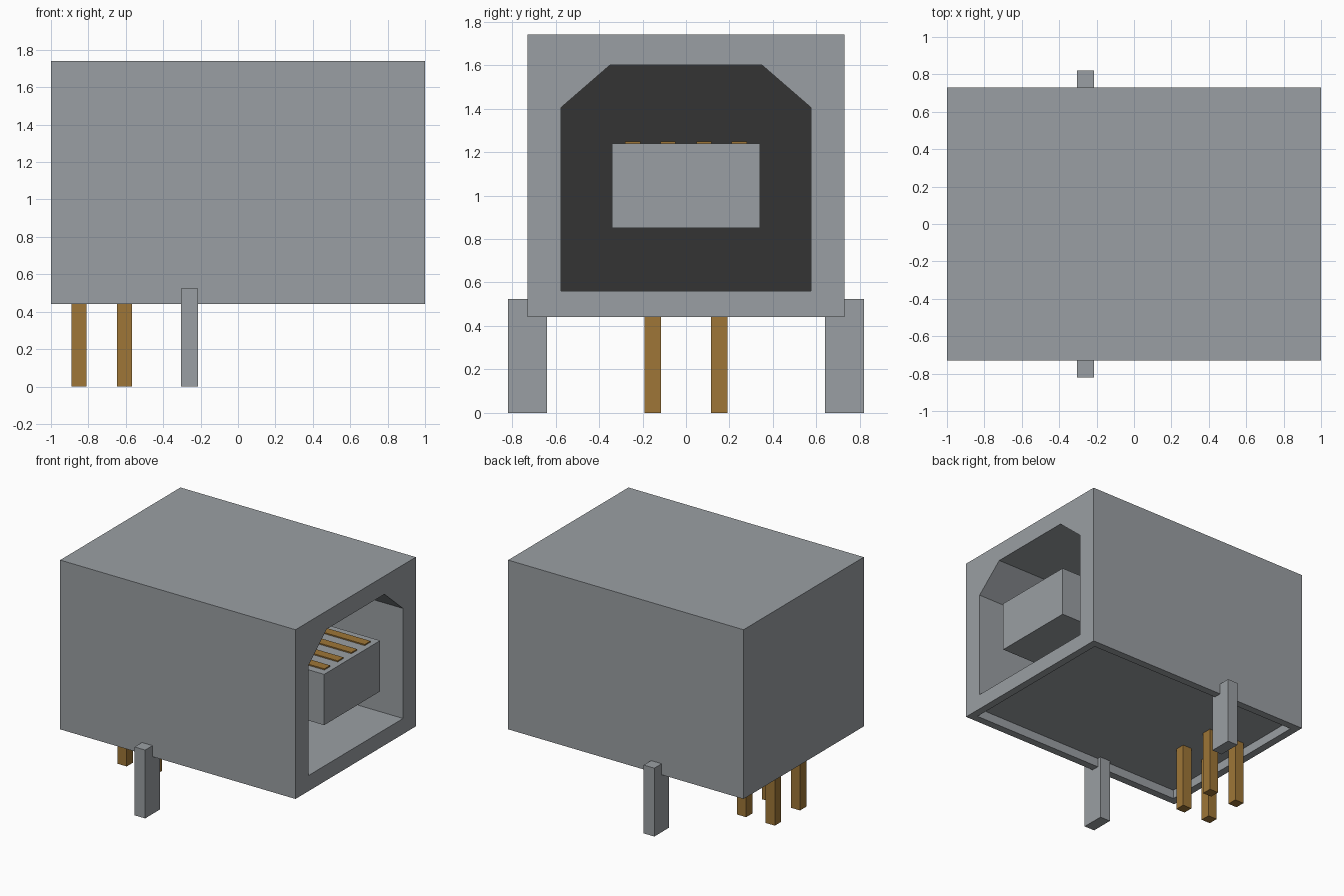
import bpy
import bmesh

cube = bpy.data.objects.get("Cube")
if cube:
    bpy.data.objects.remove(cube, do_unlink=True)


def make_material(name, rgb):
    mat = bpy.data.materials.new(name)
    mat.use_nodes = True
    color = (*rgb, 1)
    mat.diffuse_color = color
    mat.node_tree.nodes["Principled BSDF"].inputs["Base Color"].default_value = color
    return mat


steel = make_material("steel grey", (0.323, 0.347, 0.366))
brass = make_material("brass", (0.342, 0.181, 0.038))
dark = make_material("dark plastic", (0.034, 0.034, 0.034))


def prism(name, outline, x0, x1, mat):
    """Extrude a (y, z) outline along x."""
    bm = bmesh.new()
    face = bm.faces.new([bm.verts.new((x0, y, z)) for y, z in outline])
    new = bmesh.ops.extrude_face_region(bm, geom=[face])["geom"]
    verts = [v for v in new if isinstance(v, bmesh.types.BMVert)]
    bmesh.ops.translate(bm, verts=verts, vec=(x1 - x0, 0, 0))
    bmesh.ops.recalc_face_normals(bm, faces=bm.faces)
    mesh = bpy.data.meshes.new(name)
    bm.to_mesh(mesh)
    bm.free()
    mesh.materials.append(mat)
    obj = bpy.data.objects.new(name, mesh)
    bpy.context.collection.objects.link(obj)
    return obj


def box(name, x, y, z, mat):
    outline = [(y[0], z[0]), (y[1], z[0]), (y[1], z[1]), (y[0], z[1])]
    return prism(name, outline, x[0], x[1], mat)


# Outer shell with the socket opening and the recessed underside
BASE, TOP, HALF, RIM = 0.44, 1.74, 0.73, 0.06
SOCKET_BACK = -0.2
shell = box("shell", (-1, 1), (-HALF, HALF), (BASE, TOP), steel)
half_outline = [(0.575, 0.56), (0.575, 1.405), (0.35, 1.6)]
outline = half_outline + [(-y, z) for y, z in reversed(half_outline)]
inner = HALF - RIM
cutters = [
    prism("socket_cutter", outline, SOCKET_BACK, 1.2, steel),
    box("underside_cutter", (RIM - 1, 1 - RIM), (-inner, inner), (0.3, 0.51), steel),
]
for cutter in cutters:
    cutter.hide_render = True
    mod = shell.modifiers.new(cutter.name, "BOOLEAN")
    mod.operation = "DIFFERENCE"
    mod.solver = "EXACT"
    mod.object = cutter
bpy.context.view_layer.update()
graph = bpy.context.evaluated_depsgraph_get()
cut_mesh = bpy.data.meshes.new_from_object(shell.evaluated_get(graph))
shell.modifiers.clear()
shell.data = cut_mesh
for cutter in cutters:
    bpy.data.objects.remove(cutter, do_unlink=True)

# Dark back wall of the socket
cut_mesh.materials.clear()
cut_mesh.materials.append(steel)
cut_mesh.materials.append(dark)
for poly in cut_mesh.polygons:
    at_back = abs(poly.center.x - SOCKET_BACK) < 0.01 and poly.normal.x > 0.9
    poly.material_index = 1 if at_back else 0

# Tongue with four contacts on top
box("tongue", (SOCKET_BACK, 0.97), (-0.34, 0.34), (0.85, 1.24), steel)
for i, y in enumerate((-0.245, -0.083, 0.083, 0.245)):
    box(f"contact_{i + 1}", (SOCKET_BACK, 0.93), (y - 0.035, y + 0.035), (1.23, 1.249), brass)

# Mounting legs on both sides
for side, name in ((1, "back_leg"), (-1, "front_leg")):
    y = sorted((0.64 * side, 0.82 * side))
    box(name, (-0.305, -0.215), y, (0, 0.525), steel)

# Solder pins in two rows
for row, x in (("rear", -0.85), ("inner", -0.607)):
    for side, y in (("front", -0.153), ("back", 0.153)):
        box(f"{row}_{side}_pin", (x - 0.039, x + 0.039), (y - 0.039, y + 0.039), (0, 0.53), brass)
